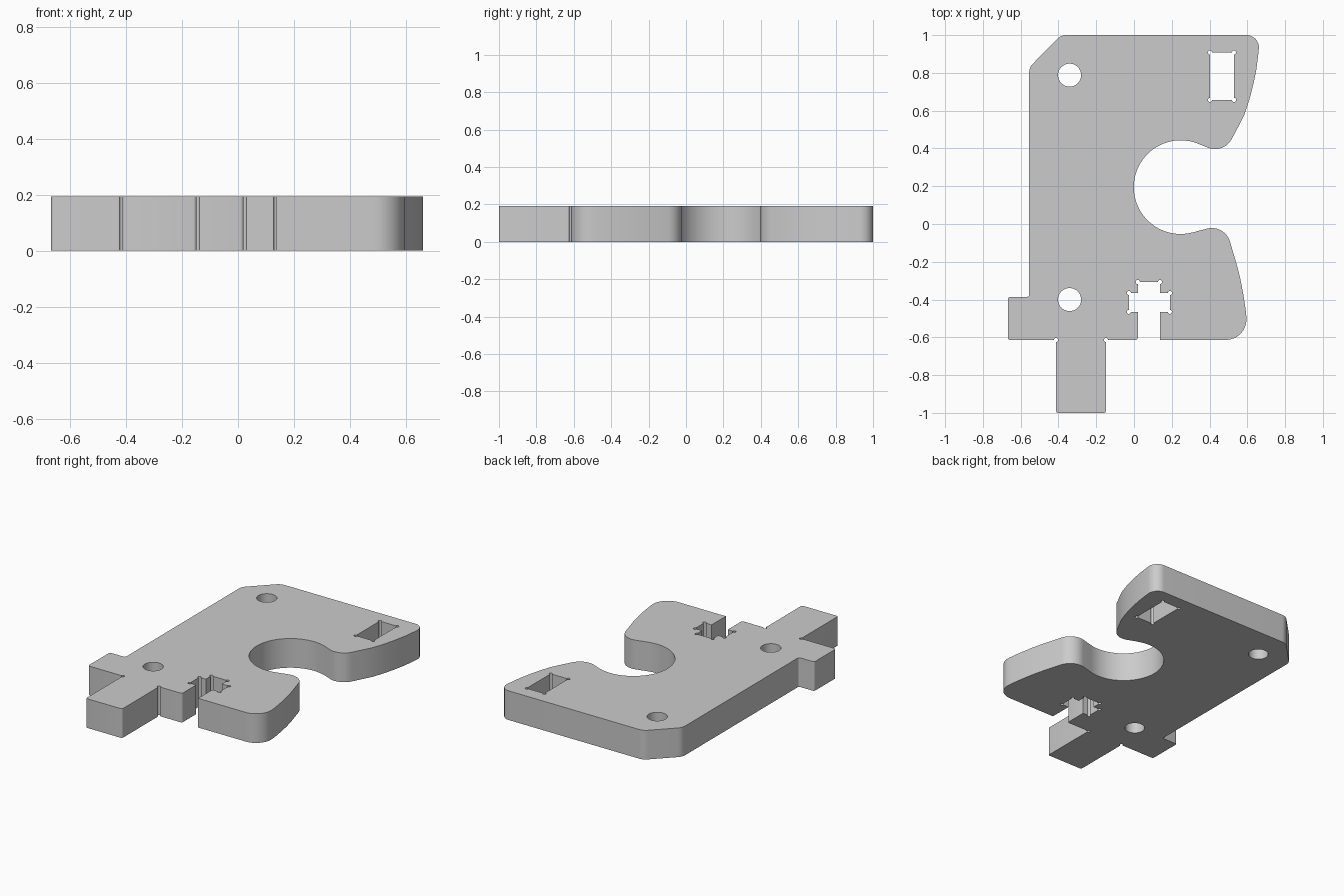
import bpy, bmesh, math
from mathutils import Vector

cube = bpy.data.objects.get("Cube")
if cube:
    bpy.data.objects.remove(cube, do_unlink=True)

HEIGHT = 0.193
BONE = -0.011      # negative radius: round relief cut in an inside corner
SMALL = 0.012      # small edge rounding


def arc(centre, radius, start, sweep, steps):
    return [Vector((centre[0] + radius * math.cos(start + sweep * i / steps),
                    centre[1] + radius * math.sin(start + sweep * i / steps)))
            for i in range(steps + 1)]


def rounded(corners):
    """Turn (x, y, radius) corners into a closed path with fillets and relief cuts."""
    path = []
    count = len(corners)
    for i, (x, y, r) in enumerate(corners):
        p = Vector((x, y))
        if r == 0:
            path.append(p)
            continue
        din = (p - Vector(corners[i - 1][:2])).normalized()
        dout = (Vector(corners[(i + 1) % count][:2]) - p).normalized()
        if r < 0:
            start = math.atan2(-din.y, -din.x)
            sweep = math.remainder(math.atan2(dout.y, dout.x) - start, math.tau)
            path += arc(p, -r, start, sweep - math.copysign(math.tau, sweep), 12)
        else:
            turn = math.atan2(din.x * dout.y - din.y * dout.x, din.dot(dout))
            side = math.copysign(1, turn)
            first = p - din * r * math.tan(abs(turn) / 2)
            centre = first + Vector((-din.y, din.x)) * r * side
            out = first - centre
            path += arc(centre, r, math.atan2(out.y, out.x), turn, 4 if r < 0.03 else 12)
    return path


# Round throat between the two jaws
throat = [(p.x, p.y, 0) for p in
          arc((0.247, 0.195), 0.248, math.radians(-75), math.radians(-216.5), 40)]

outline = rounded([
    # side tab and foot
    (-0.555, -0.386, SMALL), (-0.668, -0.386, SMALL), (-0.668, -0.614, SMALL),
    (-0.413, -0.614, BONE), (-0.413, -1, SMALL),
    (-0.148, -1, SMALL), (-0.148, -0.614, BONE),
    # cross-shaped nut slot
    (0.02, -0.614, SMALL), (0.02, -0.465, 0), (-0.027, -0.465, BONE),
    (-0.027, -0.365, BONE), (0.02, -0.365, 0), (0.02, -0.307, BONE),
    (0.138, -0.307, BONE), (0.138, -0.365, 0), (0.19, -0.365, BONE),
    (0.19, -0.465, BONE), (0.138, -0.465, 0), (0.138, -0.614, 0),
    # lower jaw
    (0.606, -0.614, 0.11), (0.592, -0.46, 0), (0.58, -0.38, 0),
    (0.565, -0.3, 0), (0.548, -0.23, 0), (0.481, 0, 0.1),
    *throat,
    # upper jaw
    (0.475, 0.37, 0.1), (0.555, 0.52, 0), (0.585, 0.58, 0), (0.61, 0.655, 0),
    (0.632, 0.74, 0), (0.648, 0.82, 0), (0.658, 0.9, 0), (0.668, 1, 0.065),
    # bevelled back corner
    (-0.386, 1, 0.07), (-0.555, 0.829, 0.07),
])

window = rounded([(0.402, 0.657, BONE), (0.53, 0.657, BONE),
                  (0.53, 0.908, BONE), (0.402, 0.908, BONE)])
holes = [arc((-0.341, y), 0.061, 0, math.tau, 40)[:-1] for y in (0.788, -0.4)]

# Plate: filled flat curve, extruded and turned into a mesh
curve = bpy.data.curves.new("plate_profile", "CURVE")
curve.dimensions = "2D"
curve.fill_mode = "BOTH"
curve.extrude = HEIGHT / 2
for path in [outline, window, *holes]:
    spline = curve.splines.new("POLY")
    spline.points.add(len(path) - 1)
    for point, p in zip(spline.points, path):
        point.co = (p.x, p.y, 0, 1)
    spline.use_cyclic_u = True

profile = bpy.data.objects.new("plate_profile", curve)
bpy.context.collection.objects.link(profile)
mesh = bpy.data.meshes.new_from_object(
    profile.evaluated_get(bpy.context.evaluated_depsgraph_get()))
bpy.data.objects.remove(profile, do_unlink=True)

bm = bmesh.new()
bm.from_mesh(mesh)
bmesh.ops.remove_doubles(bm, verts=bm.verts, dist=0.0002)
bmesh.ops.translate(bm, verts=bm.verts, vec=(0, 0, HEIGHT / 2))
bmesh.ops.recalc_face_normals(bm, faces=bm.faces)
bm.to_mesh(mesh)
bm.free()

grey = bpy.data.materials.new("plain_grey")
grey.use_nodes = True
colour = (0.6, 0.6, 0.6, 1)
grey.diffuse_color = colour
grey.node_tree.nodes["Principled BSDF"].inputs["Base Color"].default_value = colour
mesh.materials.clear()
mesh.materials.append(grey)

plate = bpy.data.objects.new("bracket_plate", mesh)
bpy.context.collection.objects.link(plate)
bpy.ops.object.select_all(action="DESELECT")
plate.select_set(True)
bpy.context.view_layer.objects.active = plate
bpy.ops.object.shade_smooth_by_angle(angle=math.radians(30))
